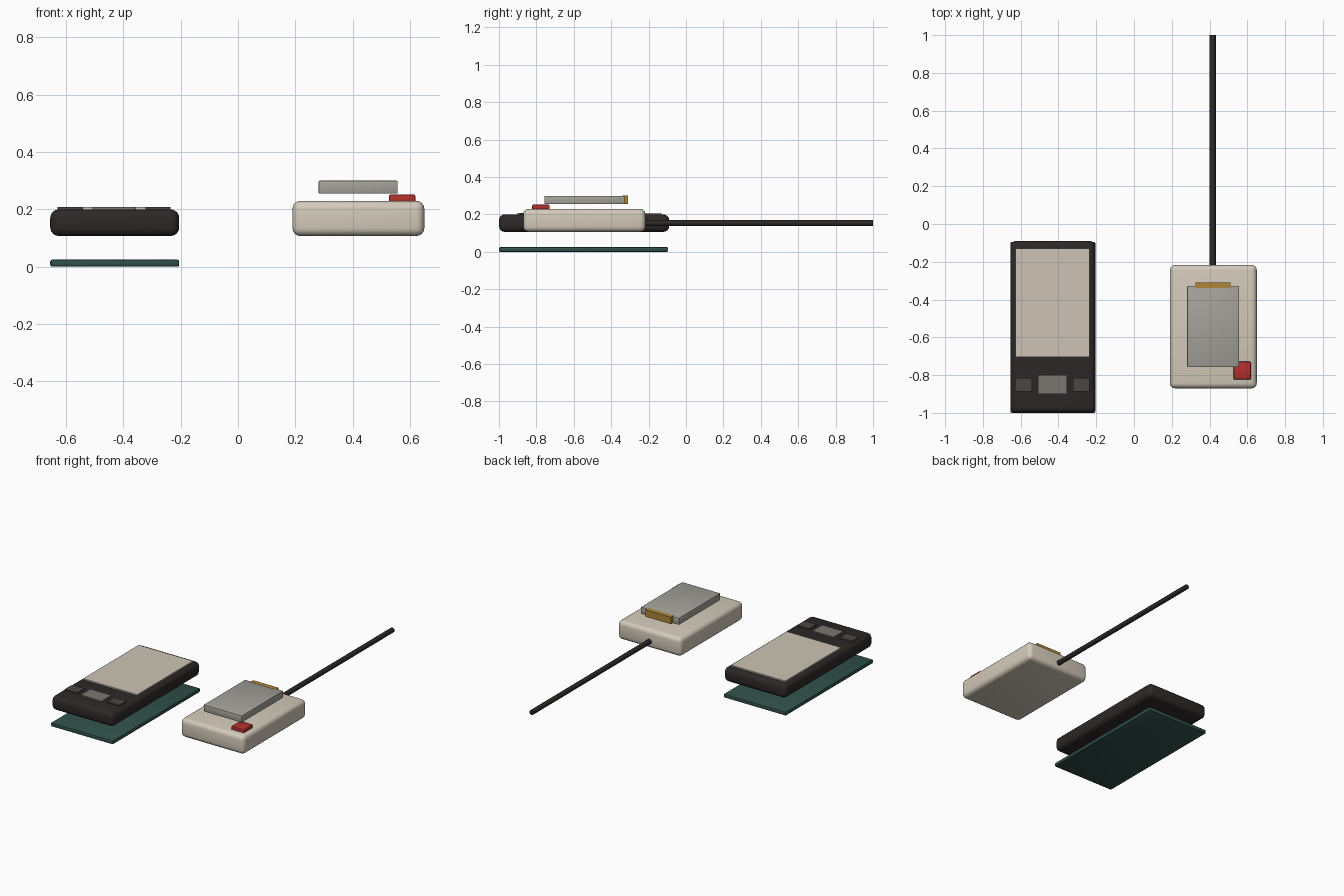
import bpy
import bmesh
import math
from mathutils import Matrix, Vector

default_cube = bpy.data.objects.get("Cube")
if default_cube:
    bpy.data.objects.remove(default_cube, do_unlink=True)


def make_material(name, rgb):
    mat = bpy.data.materials.new(name)
    mat.use_nodes = True
    colour = (*rgb, 1.0)
    mat.diffuse_color = colour
    mat.node_tree.nodes["Principled BSDF"].inputs["Base Color"].default_value = colour
    return mat


charcoal = make_material("charcoal", (0.027, 0.021, 0.021))
cream = make_material("cream", (0.61, 0.55, 0.46))
ivory = make_material("ivory", (0.65, 0.59, 0.49))
silver = make_material("silver", (0.37, 0.36, 0.32))
red = make_material("red", (0.45, 0.03, 0.025))
gold = make_material("gold", (0.43, 0.24, 0.04))
teal = make_material("teal", (0.03, 0.08, 0.07))
key_dark = make_material("dark grey", (0.07, 0.062, 0.056))
key_light = make_material("mid grey", (0.19, 0.185, 0.16))


def finish(name, bm, mat):
    mesh = bpy.data.meshes.new(name)
    bm.to_mesh(mesh)
    bm.free()
    mesh.materials.append(mat)
    obj = bpy.data.objects.new(name, mesh)
    bpy.context.collection.objects.link(obj)
    bpy.ops.object.select_all(action="DESELECT")
    obj.select_set(True)
    bpy.context.view_layer.objects.active = obj
    bpy.ops.object.shade_smooth_by_angle(angle=math.radians(35))
    return obj


def box(name, mat, x, y, z, bevel=0.0, segments=3):
    """Box spanning the x, y and z ranges, with rounded edges."""
    lo, hi = (Vector(c) for c in zip(x, y, z))
    bm = bmesh.new()
    bmesh.ops.create_cube(bm, size=1.0, matrix=Matrix.Translation((lo + hi) / 2)
                          @ Matrix.Diagonal((*(hi - lo), 1.0)))
    if bevel:
        bmesh.ops.bevel(bm, geom=bm.edges[:], offset=bevel, segments=segments,
                        profile=0.5, affect="EDGES")
    return finish(name, bm, mat)


# Handheld unit: base sheet, body, screen and keys
device_x = (-0.655, -0.205)
box("base_sheet", teal, device_x, (-1.0, -0.095), (0.0, 0.025), 0.007, 2)
box("device_body", charcoal, device_x, (-1.0, -0.09), (0.107, 0.2), 0.03, 4)
box("device_screen", cream, (-0.627, -0.235), (-0.705, -0.13), (0.196, 0.208))
box("centre_key", key_light, (-0.508, -0.355), (-0.9, -0.8), (0.196, 0.208))
for side, x in (("right", (-0.63, -0.54)), ("left", (-0.322, -0.235))):
    box(side + "_key", key_dark, x, (-0.887, -0.815), (0.196, 0.208))

# Adapter case with its button
box("adapter_case", ivory, (0.19, 0.65), (-0.87, -0.217), (0.107, 0.23), 0.028, 4)
box("adapter_button", red, (0.527, 0.619), (-0.823, -0.729), (0.222, 0.252), 0.006, 2)

# Floating cartridge with contact strip
box("cartridge", silver, (0.281, 0.557), (-0.757, -0.328), (0.255, 0.3), 0.004, 2)
box("contact_strip", gold, (0.325, 0.51), (-0.34, -0.31), (0.256, 0.301))

# Cable leaving the back of the case
bm = bmesh.new()
cable_start, cable_end = -0.23, 1.0
bmesh.ops.create_cone(
    bm, cap_ends=True, segments=12, radius1=0.016, radius2=0.016,
    depth=cable_end - cable_start,
    matrix=Matrix.Translation((0.417, (cable_start + cable_end) / 2, 0.154))
    @ Matrix.Rotation(math.pi / 2, 4, "X"))
finish("cable", bm, charcoal)
